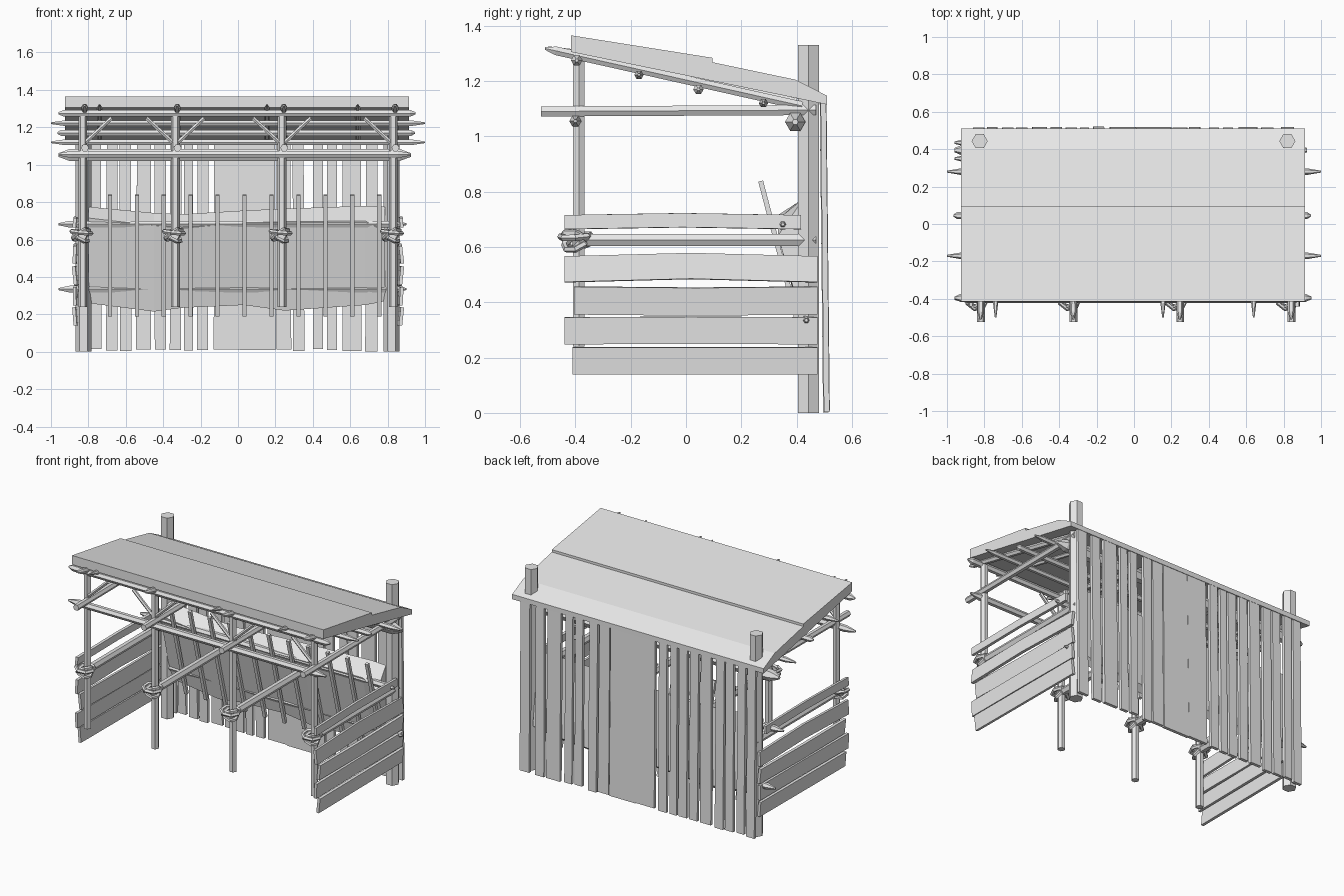
import bpy, bmesh, math, random
from mathutils import Vector, Matrix

random.seed(4)
if "Cube" in bpy.data.objects:
    bpy.data.objects.remove(bpy.data.objects["Cube"], do_unlink=True)

wood = bpy.data.materials.new("pale grey wood")
wood.use_nodes = True
GREY = (0.8, 0.8, 0.8, 1)
wood.diffuse_color = GREY
wood.node_tree.nodes["Principled BSDF"].inputs["Base Color"].default_value = GREY


def loft(name, sections):
    """Skin a list of equal-length closed sections and cap both ends."""
    bm = bmesh.new()
    rings = [[bm.verts.new(p) for p in s] for s in sections]
    n = len(rings[0])
    for a, b in zip(rings, rings[1:]):
        for i in range(n):
            j = (i + 1) % n
            bm.faces.new((a[i], a[j], b[j], b[i]))
    bm.faces.new(rings[0])
    bm.faces.new(rings[-1][::-1])
    bmesh.ops.recalc_face_normals(bm, faces=bm.faces)
    mesh = bpy.data.meshes.new(name)
    bm.to_mesh(mesh)
    bm.free()
    mesh.materials.append(wood)
    ob = bpy.data.objects.new(name, mesh)
    bpy.context.collection.objects.link(ob)
    return ob


def pole(name, a, b, r, tip=0.0, tip_end=None, sides=6):
    """Six-sided round timber, optionally whittled to a point at the ends."""
    a, b = Vector(a), Vector(b)
    d = (b - a).normalized()
    rot = d.to_track_quat('Z', 'Y')
    tip_end = tip if tip_end is None else tip_end

    def ring(c, rad):
        return [c + rot @ Vector((rad * math.cos(k * math.tau / sides),
                                  rad * math.sin(k * math.tau / sides), 0))
                for k in range(sides)]
    rings = [ring(a, r), ring(b, r)]
    if tip:
        rings = [ring(a, r * 0.3), ring(a + d * tip, r)] + rings[1:]
    if tip_end:
        rings = rings[:-1] + [ring(b - d * tip_end, r), ring(b, r * 0.3)]
    return loft(name, rings)


def plank(name, a, b, wide, w0, w1, thick, bow=0.0):
    """Board from a to b; wide is the direction of its width, bow bends it."""
    a, b, wide = Vector(a), Vector(b), Vector(wide).normalized()
    flat = wide.cross(b - a).normalized() * thick / 2
    secs = []
    for t in (0, 0.5, 1):
        c = a.lerp(b, t) + wide * bow * (1 - abs(2 * t - 1))
        h = wide * (w0 + (w1 - w0) * t) / 2
        secs.append([c - h - flat, c + h - flat, c + h + flat, c - h + flat])
    return loft(name, secs)


def lashing(name, centre, r, tilt):
    """Coarse rope loop around a post."""
    secs = []
    rot = Matrix.Rotation(tilt, 3, 'Y') @ Matrix.Rotation(tilt * 0.6, 3, 'X')
    n = 7
    for k in range(n + 1):
        u = Vector((math.cos(k * math.tau / n), math.sin(k * math.tau / n), 0))
        secs.append([Vector(centre) + rot @ (u * (r + 0.012 * math.cos(m * math.tau / 5))
                     + Vector((0, 0, 0.012 * math.sin(m * math.tau / 5)))) for m in range(5)])
    return loft(name, secs)


# Roof: stepped overlapping sheets with a folded rear eave
roof_profile = [(-0.415, 1.365), (0.095, 1.284), (0.095, 1.268), (0.395, 1.205),
                (0.51, 1.147), (0.51, 1.115), (0.39, 1.14), (-0.415, 1.305)]
loft("roof", [[(x, y, z) for y, z in roof_profile] for x in (-0.925, 0.915)])

# Tall rear corner posts
for x in (-0.825, 0.82):
    pole("rear_post", (x, 0.443, 0), (x, 0.443, 1.33), 0.043)

# Front posts with their crossbeams, rails, rafters and braces
POSTS = (-0.83, -0.335, 0.235, 0.83)
for i, x in enumerate(POSTS):
    pole("front_post", (x, -0.387, 0.24), (x, -0.387, 1.29), 0.024)
    pole("crossbeam", (x + 0.012, -0.525, 1.09), (x + 0.012, 0.47, 1.095), 0.021)
    pole("tie_rail", (x, -0.41, 0.625), (x, 0.47, 0.625), 0.025)
    pole("rafter", (x + 0.01, -0.51, 1.318), (x + 0.01, 0.42, 1.11), 0.018, 0.04, 0)
    for side in (-1, 1):
        if (i, side) not in ((0, -1), (3, 1)):
            pole("brace", (x + side * 0.015, -0.395, 1.12),
                 (x + side * 0.155, -0.395, 1.25), 0.012)
    for k, tilt in enumerate((0.55, -0.5, 0.1)):
        lashing("rope_lashing", (x - 0.01, -0.40, 0.615 + 0.012 * k), 0.044 + 0.006 * k, tilt)

# Thin pointed rafters
for x in (-0.74, -0.325, 0.155, 0.64):
    pole("thin_rafter", (x, -0.5, 1.322), (x, 0.4, 1.125), 0.014, 0.08, 0)

# Lengthwise poles: y, z, left end, right end, radius, point length
for y, z, x0, x1, r, tip in (
        (-0.395, 1.275, -0.96, 0.95, 0.021, 0.03),
        (-0.17, 1.222, -1.0, 1.0, 0.017, 0.07),
        (0.045, 1.17, -0.965, 0.945, 0.019, 0.02),
        (0.28, 1.12, -1.0, 1.0, 0.017, 0.07),
        (-0.40, 1.055, -0.96, 0.925, 0.022, 0.07),
        (0.395, 1.052, -0.96, 0.925, 0.037, 0.06),
        (0.35, 0.682, -0.96, 0.9, 0.021, 0.06),
        (0.435, 0.335, -0.96, 0.9, 0.021, 0.06)):
    pole("long_pole", (x0, y, z), (x1, y, z), r, tip)

# Back wall: upright planks of uneven width, as (left edge, width)
for x, w in ((-0.86, 0.06), (-0.785, 0.055), (-0.705, 0.06), (-0.63, 0.06),
             (-0.545, 0.08), (-0.445, 0.06), (-0.365, 0.06), (-0.29, 0.05),
             (-0.22, 0.06), (-0.13, 0.14), (0.01, 0.19), (0.205, 0.08),
             (0.295, 0.06), (0.4, 0.055), (0.475, 0.055), (0.56, 0.10),
             (0.68, 0.065), (0.785, 0.07)):
    c = x + w / 2
    shift = random.uniform(-0.004, 0.004)
    y = random.uniform(-0.003, 0.003)
    plank("back_plank", (c, 0.508 + y, random.uniform(0, 0.015)), (c + shift, 0.496 + y, 1.125),
          (1, 0, 0), w, w * random.uniform(0.93, 1.03), 0.02)

# Side walls: stacked boards, as (bottom, top, front y, back y, bow)
for side in (-1, 1):
    for z0, z1, y0, y1, bow in (
            (0.14, 0.238, -0.41, 0.475, 0), (0.248, 0.346, -0.44, 0.475, 0.002),
            (0.356, 0.457, -0.405, 0.475, -0.004), (0.472, 0.566, -0.44, 0.475, 0.012),
            (0.664, 0.715, -0.44, 0.415, 0.007)):
        z = (z0 + z1) / 2
        lean = random.uniform(-0.12, 0.12)
        plank("side_board", (side * 0.874, y0, z), (side * 0.868, y1, z),
              (lean, 0, 1), z1 - z0, z1 - z0, 0.018, bow)

# Hay in the rack: x, front top, back top and bottom heights
loft("hay", [[(x, 0.332, zf), (x, 0.425, zb), (x, 0.48, bot + 0.03), (x, 0.442, bot)]
             for x, zf, zb, bot in (
                 (-0.8, 0.715, 0.775, 0.26), (-0.45, 0.675, 0.742, 0.215),
                 (-0.3, 0.66, 0.735, 0.235), (0.03, 0.69, 0.755, 0.25),
                 (0.25, 0.695, 0.765, 0.22), (0.68, 0.70, 0.78, 0.25),
                 (0.785, 0.64, 0.775, 0.27))])

# Leaning slats of the hay rack
for i in range(11):
    x = -0.685 + 0.144 * i
    plank("rack_slat", (x, 0.44, 0.19), (x, 0.27, 0.838), (1, 0, 0), 0.022, 0.022, 0.018)
